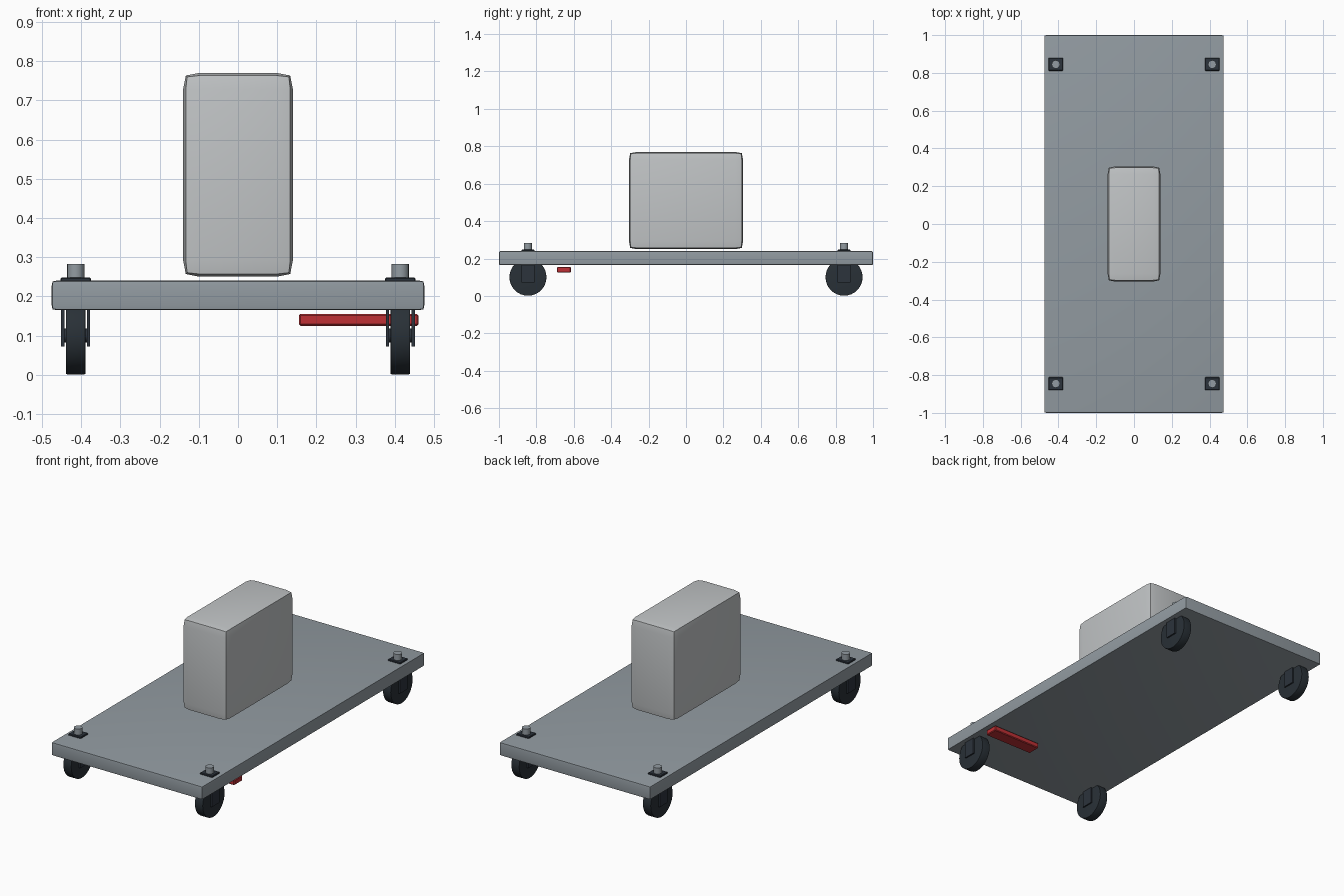
import bpy
import math

old = bpy.data.objects.get("Cube")
if old:
    bpy.data.objects.remove(old, do_unlink=True)


def material(name, colour):
    m = bpy.data.materials.new(name)
    m.use_nodes = True
    m.diffuse_color = (*colour, 1)
    m.node_tree.nodes["Principled BSDF"].inputs["Base Color"].default_value = (*colour, 1)
    return m


STEEL = material("steel grey", (0.29, 0.33, 0.36))
LIGHT = material("light grey", (0.54, 0.56, 0.57))
DARK = material("dark bracket", (0.025, 0.033, 0.045))
RUBBER = material("black rubber", (0.022, 0.030, 0.038))
RED = material("pedal red", (0.52, 0.03, 0.035))


def finish(ob, name, mat, bevel, segments=2):
    ob.name = name
    ob.data.materials.append(mat)
    bpy.ops.object.transform_apply(location=False, rotation=True, scale=True)
    if bevel:
        mod = ob.modifiers.new("soft edges", "BEVEL")
        mod.width = bevel
        mod.segments = segments
        mod.profile = 0.7
        mod.limit_method = "ANGLE"
        bpy.ops.object.modifier_apply(modifier=mod.name)
    bpy.ops.object.shade_smooth_by_angle(angle=math.radians(35))
    return ob


def box(name, low, high, mat, bevel=0.0, segments=2):
    centre = [(a + b) / 2 for a, b in zip(low, high)]
    bpy.ops.mesh.primitive_cube_add(size=1, location=centre)
    ob = bpy.context.object
    ob.scale = [b - a for a, b in zip(low, high)]
    return finish(ob, name, mat, bevel, segments)


def cylinder(name, centre, radius, depth, mat, along_x=False, sides=32, bevel=0.0):
    bpy.ops.mesh.primitive_cylinder_add(
        vertices=sides, radius=radius, depth=depth, location=centre,
        rotation=(0, math.pi / 2 if along_x else 0, 0))
    return finish(bpy.context.object, name, mat, bevel)


# Deck and the load standing on it
box("deck", (-0.475, -1, 0.165), (0.475, 1, 0.24), STEEL, 0.012)
box("load_block", (-0.14, -0.305, 0.25), (0.14, 0.305, 0.77), LIGHT, 0.042)

# Brake pedal under the front left
box("brake_pedal", (0.155, -0.69, 0.125), (0.46, -0.615, 0.155), RED, 0.004, 1)


def caster(label, x, y):
    cylinder(label + "_wheel", (x, y, 0.1), 0.099, 0.05, RUBBER, True, bevel=0.004)
    cylinder(label + "_axle", (x, y, 0.1), 0.018, 0.066, DARK, True, sides=16)
    # Fork arms on both sides of the wheel
    for side in (-1, 1):
        cx = x + side * 0.033
        box(label + "_fork_arm", (cx - 0.004, y - 0.034, 0.072),
            (cx + 0.004, y + 0.034, 0.17), DARK)
    # Mounting plate and stud on top of the deck
    box(label + "_plate", (x - 0.039, y - 0.034, 0.235),
        (x + 0.039, y + 0.034, 0.248), DARK, 0.003, 1)
    cylinder(label + "_stud", (x, y, 0.262), 0.022, 0.04, STEEL, sides=16)


for end, y in (("front", -0.845), ("back", 0.845)):
    for side, x in (("left", 0.414), ("right", -0.414)):
        caster(end + "_" + side, x, y)
